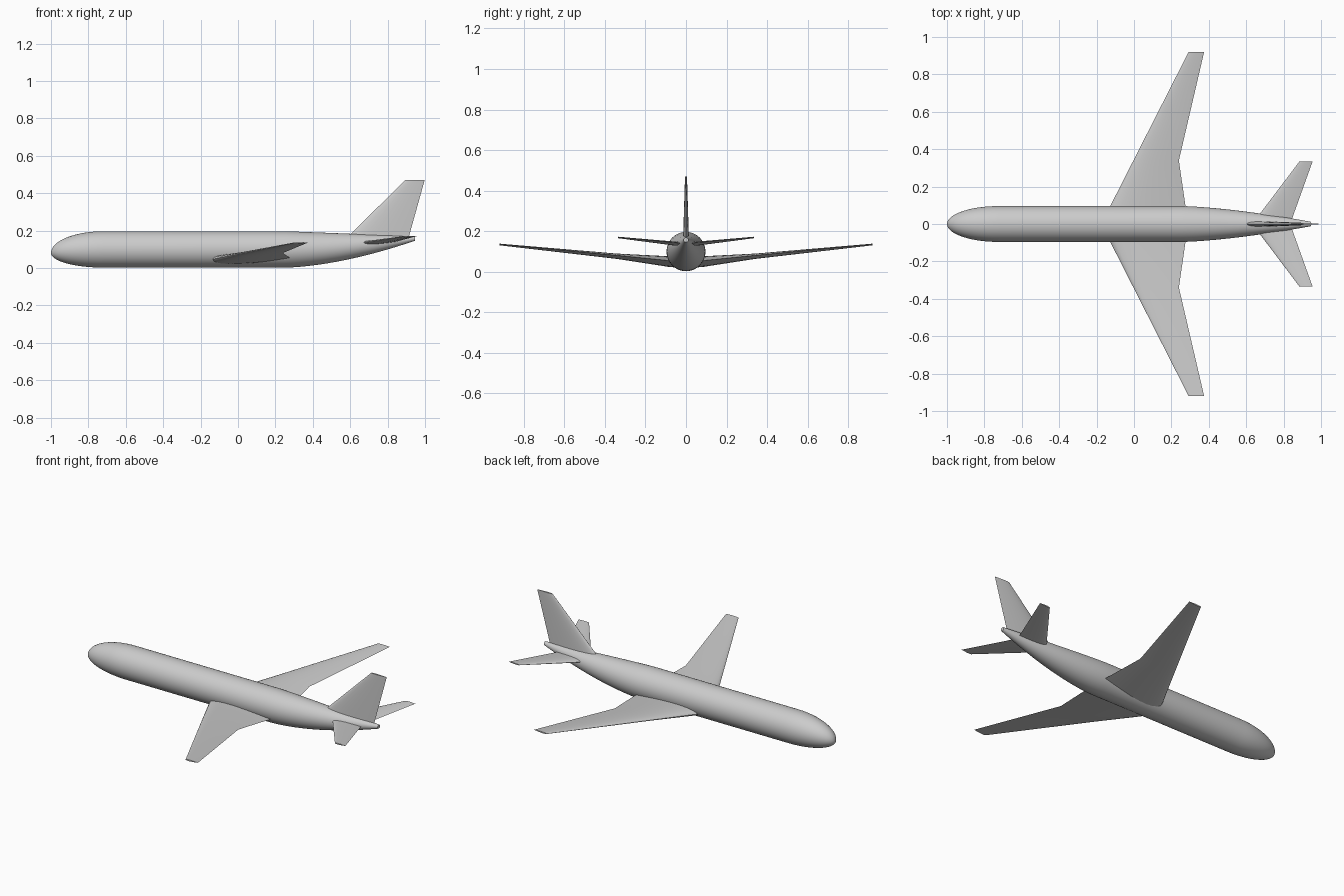
import bpy, bmesh, math

cube = bpy.data.objects.get("Cube")
if cube:
    bpy.data.objects.remove(cube, do_unlink=True)

grey = bpy.data.materials.new("light grey")
grey.use_nodes = True
colour = (0.6, 0.6, 0.6, 1)
grey.diffuse_color = colour
grey.node_tree.nodes["Principled BSDF"].inputs["Base Color"].default_value = colour


def loft(name, rings, angle=40):
    """Skin a list of equal-length closed rings and cap both ends."""
    bm = bmesh.new()
    loops = [[bm.verts.new(p) for p in ring] for ring in rings]
    n = len(loops[0])
    for a, b in zip(loops, loops[1:]):
        for i in range(n):
            j = (i + 1) % n
            bm.faces.new((a[i], a[j], b[j], b[i]))
    bm.faces.new(loops[0])
    bm.faces.new(loops[-1])
    bmesh.ops.recalc_face_normals(bm, faces=bm.faces)
    mesh = bpy.data.meshes.new(name)
    bm.to_mesh(mesh)
    bm.free()
    mesh.materials.append(grey)
    obj = bpy.data.objects.new(name, mesh)
    bpy.context.collection.objects.link(obj)
    bpy.ops.object.select_all(action='DESELECT')
    obj.select_set(True)
    bpy.context.view_layer.objects.active = obj
    bpy.ops.object.shade_smooth_by_angle(angle=math.radians(angle))
    return obj


def foil(chord_steps=12):
    """Teardrop section as (chord fraction, half thickness fraction)."""
    def half(t):
        return 5 * (0.2969 * math.sqrt(t) - 0.126 * t - 0.3516 * t**2
                    + 0.2843 * t**3 - 0.1036 * t**4)
    ts = [(1 - math.cos(math.pi * i / chord_steps)) / 2 for i in range(chord_steps + 1)]
    upper = [(t, half(t)) for t in ts]
    lower = [(t, -half(t)) for t in ts[-1:0:-1]]
    return upper + lower


def surface(name, stations, side=1, upright=False):
    """Stations: span, leading x, trailing x, leading z, trailing z, thickness."""
    rings = []
    for span, x0, x1, z0, z1, thick in stations:
        ring = []
        for t, h in foil():
            x = x0 + (x1 - x0) * t
            if upright:
                ring.append((x, h * thick, z0 + (z1 - z0) * t))
            else:
                ring.append((x, side * span, z0 + (z1 - z0) * t + h * thick))
        rings.append(ring)
    return loft(name, rings)


# Fuselage: rounded nose, straight barrel, upswept tail cone
def circle(x, radius_y, bottom, top, sides=48):
    mid, rz = (top + bottom) / 2, (top - bottom) / 2
    return [(x, radius_y * math.cos(2 * math.pi * i / sides),
             mid + rz * math.sin(2 * math.pi * i / sides)) for i in range(sides)]


body = []
for i in range(15):
    a = math.radians(3 + 87 * i / 14)
    r = math.sin(a)
    body.append(circle(-0.72 - 0.28 * math.cos(a), 0.096 * r,
                       0.08 - 0.078 * r, 0.08 + 0.116 * r))
tail_start, tail_end = 0.25, 0.945
for i in range(17):
    t = i / 16
    body.append(circle(tail_start + (tail_end - tail_start) * t,
                       0.096 - 0.084 * t**1.5,
                       0.002 + 0.143 * t**1.65,
                       0.196 - 0.028 * t**1.1))
loft("fuselage", body)

# Wings and tailplanes, one for each side
for side, label in ((1, "right"), (-1, "left")):
    surface(label + "_wing", [
        (0.0, -0.175, 0.285, 0.042, 0.048, 0.056),
        (0.09, -0.13, 0.276, 0.048, 0.055, 0.052),
        (0.34, -0.003, 0.24, 0.074, 0.08, 0.026),
        (0.92, 0.292, 0.375, 0.133, 0.136, 0.008)], side)
    surface(label + "_tailplane", [
        (0.0, 0.632, 0.835, 0.13, 0.138, 0.022),
        (0.335, 0.885, 0.955, 0.168, 0.17, 0.007)], side)

# Upright tail fin
surface("tail_fin", [
    (0, 0.565, 0.908, 0.145, 0.145, 0.03),
    (0, 0.6, 0.915, 0.18, 0.172, 0.028),
    (0, 0.895, 0.998, 0.47, 0.47, 0.01)], upright=True)
